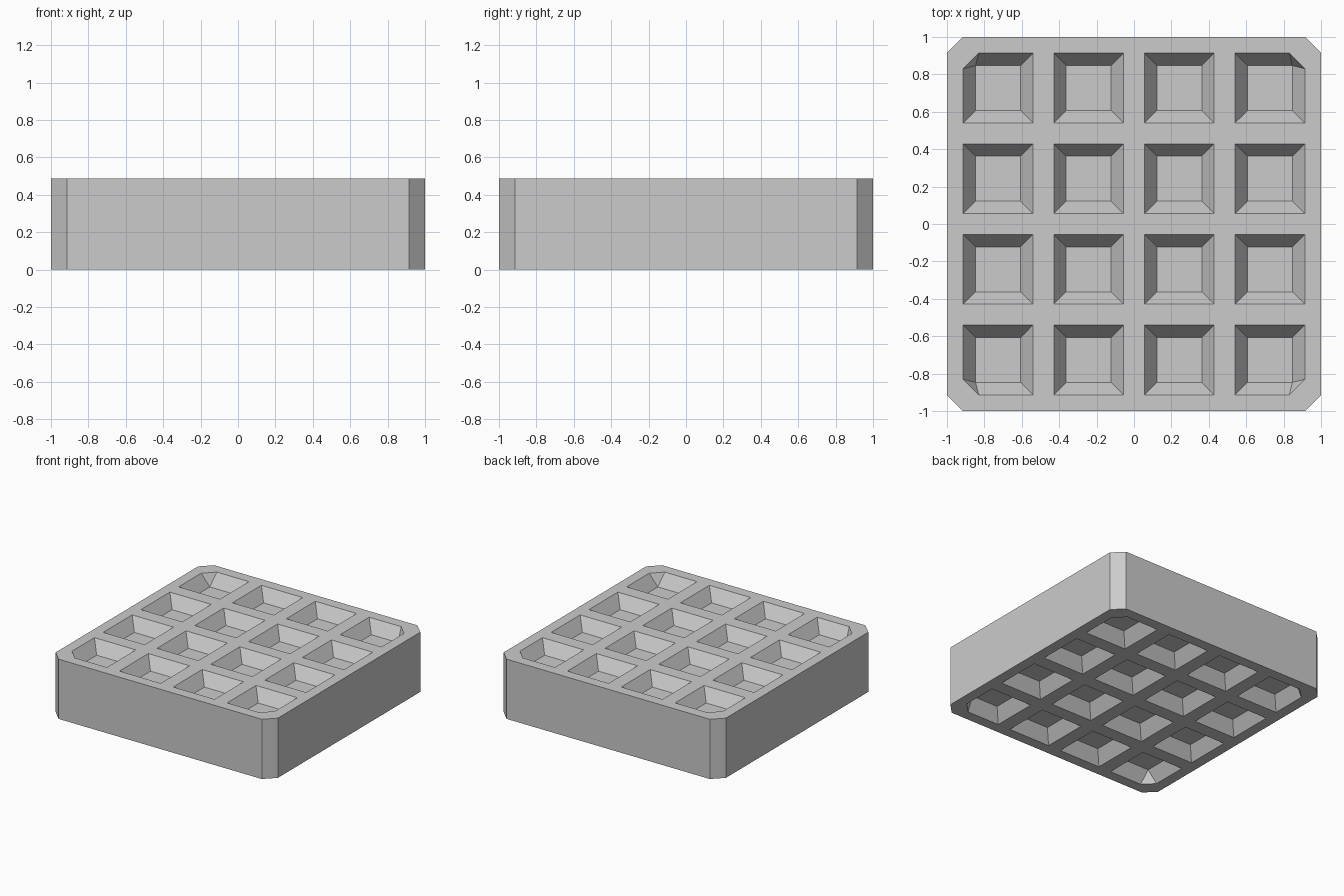
import bpy, bmesh
from mathutils import Vector

if "Cube" in bpy.data.objects:
    bpy.data.objects.remove(bpy.data.objects["Cube"])

H = 0.486        # block height
CH = 0.085       # corner chamfer
DEPTH = 0.10     # pocket depth
RIM, FLOOR = 0.186, 0.12   # pocket half widths at rim and floor
CENTRES = (-0.727, -0.2425, 0.2425, 0.727)
OVER = 1.3       # cutters run past the surface


def make_object(name, bm):
    mesh = bpy.data.meshes.new(name)
    bm.to_mesh(mesh)
    bm.free()
    obj = bpy.data.objects.new(name, mesh)
    bpy.context.collection.objects.link(obj)
    return obj


# Block with four chamfered upright edges
bm = bmesh.new()
bmesh.ops.create_cube(bm, size=1)
for v in bm.verts:
    v.co = (v.co.x * 2, v.co.y * 2, (v.co.z + 0.5) * H)
upright = [e for e in bm.edges if abs(e.verts[0].co.z - e.verts[1].co.z) > 0.1]
bmesh.ops.bevel(bm, geom=upright, offset=CH, segments=1, affect='EDGES')
block = make_object("waffle_block", bm)


# Tapered pocket; the outer corner of a corner pocket is clipped at the rim
def add_pocket(bm, cx, cy, top):
    surface, inward = (H, -1) if top else (0.0, 1)
    verts = []
    for sx in (-1, 1):
        for sy in (-1, 1):
            low = Vector((cx + sx * FLOOR, cy + sy * FLOOR, surface + inward * DEPTH))
            outer = abs(cx) > 0.5 and abs(cy) > 0.5 and sx * cx > 0 and sy * cy > 0
            cuts = ((0.083, 0), (0, 0.083)) if outer else ((0, 0),)
            verts.append(bm.verts.new(low))
            for dx, dy in cuts:
                rim = Vector((cx + sx * (RIM - dx), cy + sy * (RIM - dy), surface))
                verts.append(bm.verts.new(low.lerp(rim, OVER)))
    bmesh.ops.convex_hull(bm, input=verts)


bm = bmesh.new()
for top in (True, False):
    for cx in CENTRES:
        for cy in CENTRES:
            add_pocket(bm, cx, cy, top)
bmesh.ops.dissolve_limit(bm, angle_limit=0.01, verts=bm.verts[:], edges=bm.edges[:])
bmesh.ops.recalc_face_normals(bm, faces=bm.faces[:])
cutter = make_object("pocket_cutter", bm)
cutter.hide_render = True

# Cut the pockets and drop the helper
mod = block.modifiers.new("pockets", 'BOOLEAN')
mod.operation = 'DIFFERENCE'
mod.solver = 'EXACT'
mod.object = cutter
bpy.context.view_layer.objects.active = block
bpy.ops.object.modifier_apply(modifier=mod.name)
bpy.data.objects.remove(cutter)
